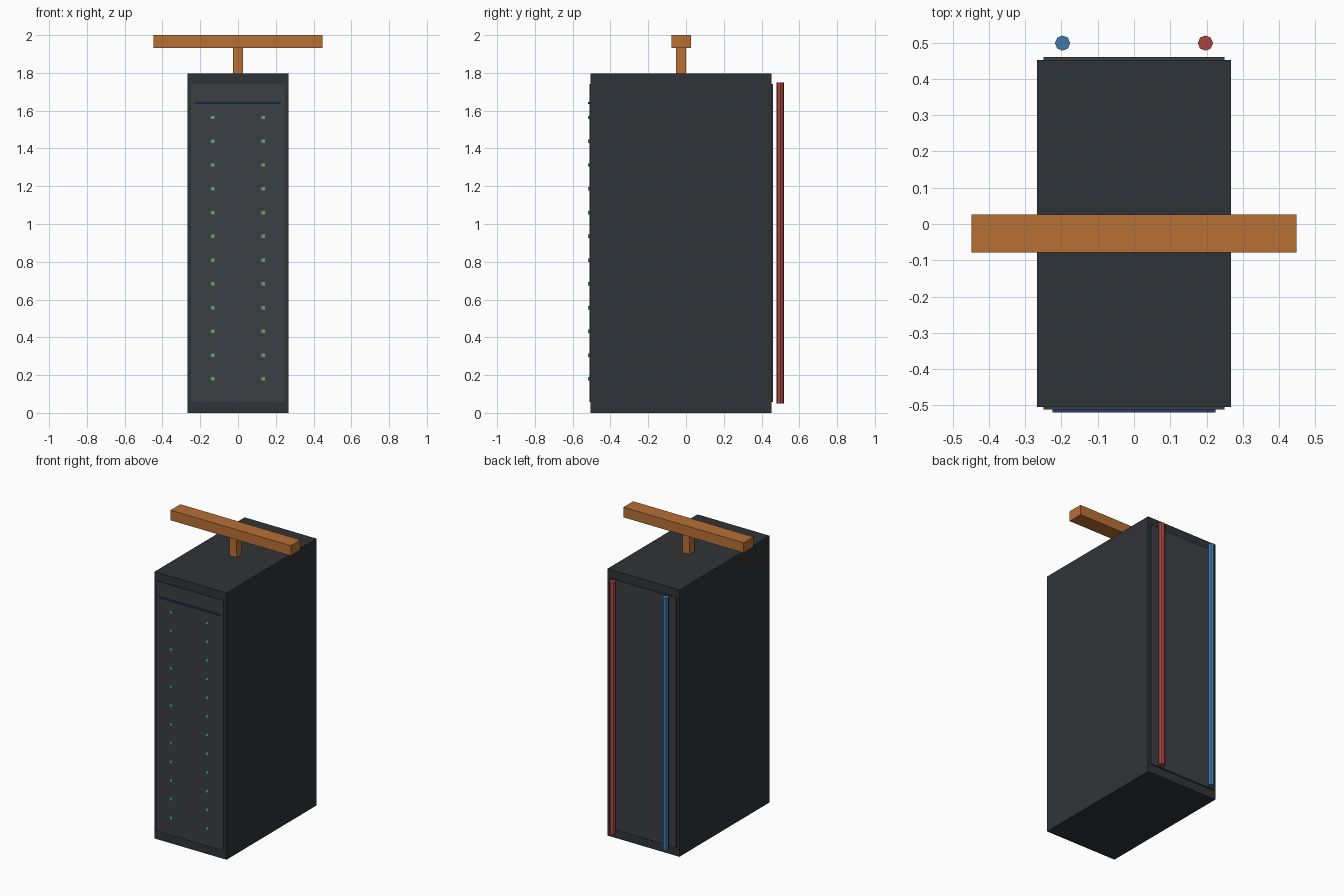
import bpy

if "Cube" in bpy.data.objects:
    bpy.data.objects.remove(bpy.data.objects["Cube"])


def material(name, color):
    m = bpy.data.materials.new(name)
    m.diffuse_color = (*color, 1)
    m.use_nodes = True
    m.node_tree.nodes["Principled BSDF"].inputs["Base Color"].default_value = m.diffuse_color
    return m


DARK = material("dark_grey", (0.03, 0.033, 0.037))
PANEL = material("panel_grey", (0.045, 0.05, 0.056))
NAVY = material("navy", (0.02, 0.05, 0.14))
GREEN = material("green", (0.1, 0.42, 0.18))
BLUE = material("blue", (0.05, 0.19, 0.4))
RED = material("red", (0.4, 0.06, 0.055))
ORANGE = material("orange", (0.48, 0.16, 0.035))


def box(name, x, y, z, mat):
    """Box from (min, max) ranges on each axis."""
    center = [(a + b) / 2 for a, b in (x, y, z)]
    bpy.ops.mesh.primitive_cube_add(size=1, location=center)
    ob = bpy.context.object
    ob.name = name
    ob.scale = [b - a for a, b in (x, y, z)]
    bpy.ops.object.transform_apply(location=False, rotation=False, scale=True)
    ob.data.materials.append(mat)
    return ob


def pipe(name, x, mat):
    bpy.ops.mesh.primitive_cylinder_add(vertices=8, radius=0.021, depth=1.7,
                                        location=(x, 0.499, 0.9))
    ob = bpy.context.object
    ob.name = name
    ob.data.materials.append(mat)


# Cabinet body and its raised front and back doors
box("cabinet", (-0.268, 0.268), (-0.505, 0.453), (0, 1.797), DARK)
box("front_door", (-0.25, 0.25), (-0.512, -0.495), (0.058, 1.742), PANEL)
box("back_door", (-0.25, 0.25), (0.443, 0.461), (0.058, 1.742), PANEL)

# Front accent strip and two columns of indicator lights
box("accent_strip", (-0.225, 0.225), (-0.52, -0.508), (1.636, 1.645), NAVY)
for row in range(12):
    z = 0.18 + row * 0.1258
    for side, x in (("left", -0.134), ("right", 0.134)):
        box(f"indicator_light_{side}_{row + 1}", (x - 0.009, x + 0.009),
            (-0.518, -0.508), (z - 0.009, z + 0.009), GREEN)

# Coolant pipes behind the back door
pipe("blue_pipe", -0.197, BLUE)
pipe("red_pipe", 0.197, RED)

# Overhead cable tray on a short post
box("tray_post", (-0.026, 0.026), (-0.052, 0), (1.797, 1.94), ORANGE)
box("overhead_tray", (-0.448, 0.448), (-0.078, 0.026), (1.932, 2.0), ORANGE)
